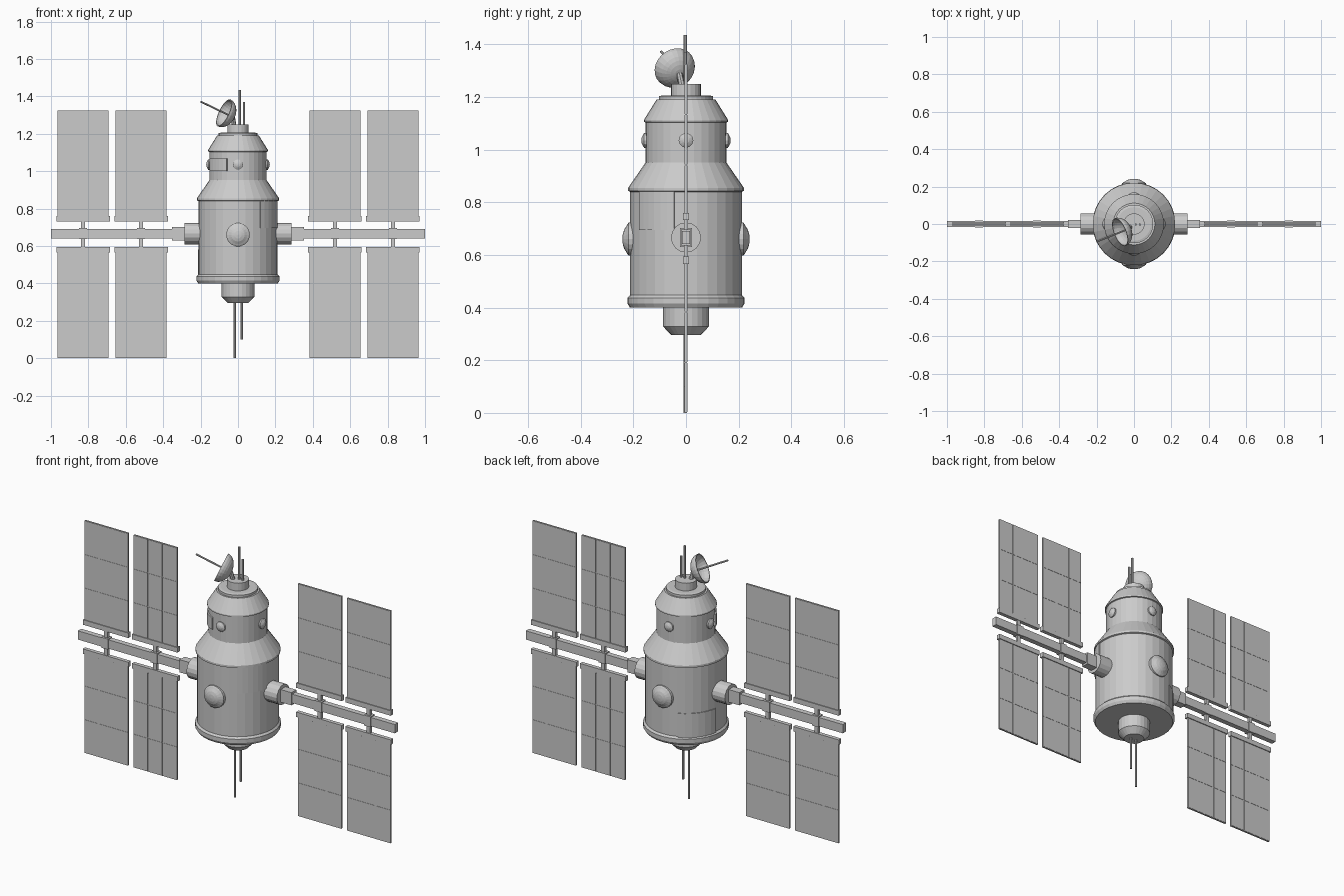
import bpy, bmesh, math
from mathutils import Vector, Matrix

if "Cube" in bpy.data.objects:
    bpy.data.objects.remove(bpy.data.objects["Cube"])

ZC = 0.663  # height of the wing boom


def finish(name, bm, smooth=False):
    bmesh.ops.recalc_face_normals(bm, faces=bm.faces)
    me = bpy.data.meshes.new(name)
    bm.to_mesh(me)
    bm.free()
    ob = bpy.data.objects.new(name, me)
    bpy.context.collection.objects.link(ob)
    if smooth:
        for p in me.polygons:
            p.use_smooth = True
    return ob


def lathe(name, profile, sides=32, loc=(0, 0, 0), axis=(0, 0, 1), closed=False, smooth=False):
    """Revolve (radius, height) points around an axis."""
    bm = bmesh.new()
    rings = []
    for r, h in profile:
        if r < 1e-6:
            rings.append([bm.verts.new((0, 0, h))] * sides)
        else:
            rings.append([bm.verts.new((r * math.cos(2 * math.pi * i / sides),
                                        r * math.sin(2 * math.pi * i / sides), h)) for i in range(sides)])
    pairs = list(zip(rings, rings[1:]))
    if closed:
        pairs.append((rings[-1], rings[0]))
    for a, b in pairs:
        for i in range(sides):
            j = (i + 1) % sides
            vs = list(dict.fromkeys([a[i], a[j], b[j], b[i]]))
            if len(vs) > 2:
                bm.faces.new(vs)
    rot = Vector((0, 0, 1)).rotation_difference(Vector(axis)).to_matrix().to_4x4()
    bm.transform(Matrix.Translation(loc) @ rot)
    return finish(name, bm, smooth)


def boxes(name, items):
    """One object from several (centre, size) boxes."""
    bm = bmesh.new()
    for c, s in items:
        bmesh.ops.create_cube(bm, size=1, matrix=Matrix.Translation(c) @ Matrix.Diagonal((*s, 1)))
    return finish(name, bm)


def rod(name, a, b, r, sides=8):
    d = Vector(b) - Vector(a)
    return lathe(name, [(0, 0), (r, 0), (r, d.length), (0, d.length)], sides, a, d)


def curved_panel(name, a0, a1, z0, z1, r0, r1, n=6):
    """Raised plate wrapped around the hull between two angles."""
    bm = bmesh.new()
    cols = []
    for i in range(n + 1):
        t = math.radians(a0 + (a1 - a0) * i / n)
        cols.append([bm.verts.new((r * math.cos(t), r * math.sin(t), z))
                     for r, z in ((r0, z0), (r1, z0), (r1, z1), (r0, z1))])
    for a, b in zip(cols, cols[1:]):
        for k in range(4):
            bm.faces.new((a[k], a[(k + 1) % 4], b[(k + 1) % 4], b[k]))
    bm.faces.new(cols[0])
    bm.faces.new(cols[-1])
    return finish(name, bm)


# Main hull and docking collar
lathe("hull", [(0, .40), (.213, .40), (.222, .415), (.222, .437), (.212, .447), (.212, .84),
               (.22, .843), (.22, .855), (.153, .952), (.153, 1.103), (.16, 1.105), (.16, 1.113),
               (.112, 1.19), (.103, 1.19), (.103, 1.203), (.09, 1.206), (0, 1.206)])
lathe("bottom_nozzle", [(0, .295), (.055, .295), (.087, .328), (.087, .41), (0, .41)], 24)
lathe("top_collar", [(0, 1.20), (.057, 1.20), (.057, 1.25), (0, 1.25)], 20)

# Antenna rods
for n, x, z0, z1 in (("long_lower", -.017, 0, .31), ("short_lower", .02, .10, .31),
                     ("long_upper", .01, 1.24, 1.435), ("short_upper", .032, 1.24, 1.37)):
    rod(n + "_antenna", (x, -.003, z0), (x, -.003, z1), .006)

# Dish with feed rod
axis = Vector((-.85, -.34, .41)).normalized()
rim = Vector((-.075, -.044, 1.312))
depth, R = .06, .08
outer = [(R * math.sin(t), -depth * math.cos(t)) for t in [math.pi / 2 * i / 7 for i in range(8)]]
inner = [(r * .93, h * .92) for r, h in reversed(outer)]
lathe("dish", outer + inner, 24, rim, axis, smooth=False)
rod("dish_feed", rim - axis * .056, rim + axis * .147, .005)
rod("dish_mount", (-.02, -.015, 1.24), rim - axis * .055, .012)

# Large portholes front and back
for s, n in ((-1, "front"), (1, "back")):
    lathe(n + "_porthole", [(0, 0), (.063, 0), (.063, .022), (.056, .027), (.05, .03),
                            (.036, .039), (.02, .044), (0, .046)], 20, (0, s * .196, ZC - .003), (0, s, 0))

# Small portholes around the upper module
for i in range(4):
    t = math.pi / 2 * i
    d = Vector((math.cos(t), math.sin(t), 0))
    lathe("small_porthole", [(0, 0), (.028, 0), (.028, .016), (.022, .02), (.012, .025), (0, .027)],
          12, d * .143 + Vector((0, 0, 1.035)), d)

# Raised hull plates
curved_panel("upper_hatch", 198, 248, 1.0, 1.067, .14, .161)
curved_panel("side_plate", -56, -12, .695, .845, .20, .216)
curved_panel("rear_plate", 114, 171, .44, .58, .20, .216)

# Solar wings on both sides
for s, n in ((-1, "left"), (1, "right")):
    lathe(n + "_hub", [(0, 0), (.057, 0), (.057, .105), (0, .105)], 16, (s * .18, 0, ZC + .003), (s, 0, 0))
    boxes(n + "_boom", [((s * .31, 0, ZC + .003), (.085, .044, .072)),
                        ((s * .66, 0, ZC + .003), (.68, .03, .05))])
    for k, cx in enumerate((.518, .828)):
        x = s * cx
        boxes(n + "_bracket", [((x, 0, ZC + .003), (.042, .038, .06)),
                               ((x, 0, ZC), (.022, .016, .15))])
        for u in (-1, 1):
            boxes(n + "_panel_rail", [((x, 0, ZC + u * .083), (.287, .022, .028))])
            # backing sheet with raised cells
            w, h = .273, .575
            mid = ZC + u * (.0875 + h / 2)
            parts = [((x, 0, mid), (w, .009, h))]
            for i in (-1, 0, 1):
                for j in (-1, 0, 1):
                    parts.append(((x + i * w / 3, 0, mid + j * h / 3), (w / 3 - .004, .012, h / 3 - .004)))
            boxes(n + "_solar_panel", parts)
